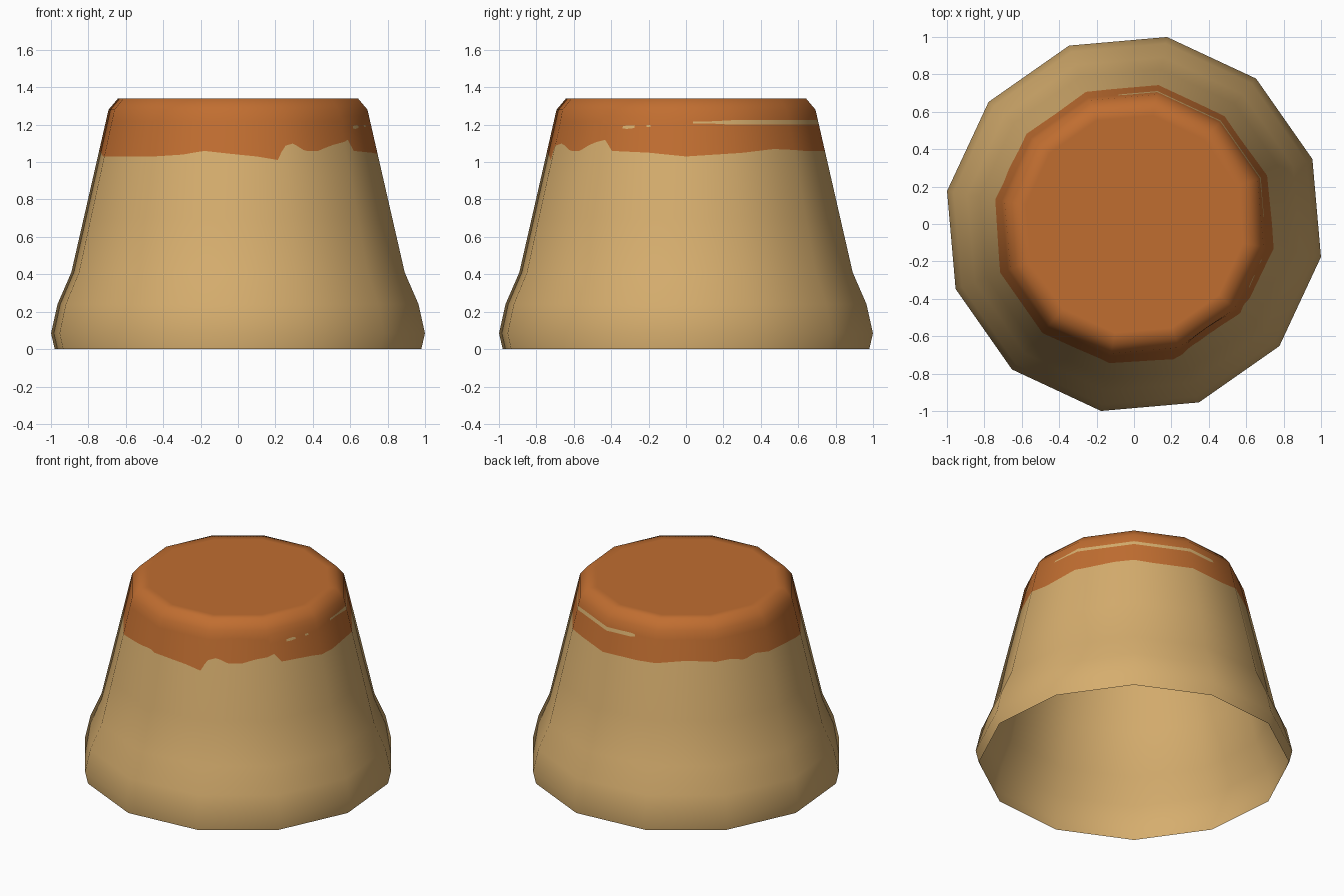
import bpy, bmesh, math
from mathutils import Vector

if "Cube" in bpy.data.objects:
    bpy.data.objects.remove(bpy.data.objects["Cube"])

SIDES, STEPS = 12, 16
OFFSET = math.radians(20)
# Body profile: height, corner radius
PROFILE = [(0, .995), (.085, 1.015), (.24, .98), (.41, .905), (1.28, .703), (1.34, .652)]
# Lower edge of the painted band: azimuth in degrees, height
EDGE = [(-180, 1.05), (-165, 1.03), (-127, 1.03), (-114, 1.04), (-104, 1.06), (-90, 1.04),
        (-82, 1.03), (-73, 1.01), (-71, 1.085), (-66, 1.10), (-60, 1.06), (-53, 1.06),
        (-46, 1.09), (-36, 1.12), (-33, 1.06), (-15, 1.05), (0, 1.03), (24, 1.05),
        (40, 1.07), (60, 1.06), (100, 1.06), (125, 1.085), (148, 1.075), (156, 1.05),
        (162, 1.075), (180, 1.05)]
# Bare streaks in the band: start, end, thickness
STREAKS = [(3, 98, .024), (-30, -23, .018), (-18, -14, .01)]


def lerp_table(table, x):
    for (x0, y0), (x1, y1) in zip(table, table[1:]):
        if x <= x1:
            return y0 + (y1 - y0) * (x - x0) / (x1 - x0)
    return table[-1][1]


def streak(az):
    for a, b, t in STREAKS:
        if a <= az <= b:
            ramp = 17 if a == 3 else 2
            return t * max(.15, min(1, (az - a) / ramp, (b - az) / 2))
    return 0


def dent(az, z):
    # Shallow dent under the rim at the front right
    spread = .06 if z > 1.18 else .17
    return .03 * math.exp(-((az + 56) / 10) ** 2 - ((z - 1.18) / spread) ** 2)


def material(name, color):
    m = bpy.data.materials.new(name)
    m.diffuse_color = (*color, 1)
    m.use_nodes = True
    m.node_tree.nodes["Principled BSDF"].inputs["Base Color"].default_value = m.diffuse_color
    return m


bm = bmesh.new()
rows, normals, bare = [], [], []
tilts = [(0, -.1), (.085, .02), (.24, .28), (.41, .33), (.6, .23), (1.22, .24), (1.28, .45), (1.34, .85)]
for i in range(SIDES * STEPS):
    k, t = divmod(i, STEPS)
    a0 = OFFSET + k * math.tau / SIDES
    a1 = a0 + math.tau / SIDES
    t /= STEPS
    d = Vector((math.cos(a0), math.sin(a0), 0)).lerp(Vector((math.cos(a1), math.sin(a1), 0)), t)
    az = math.degrees(math.atan2(d.y, d.x))
    th = streak(az)
    mid = 1.212 if az > 0 else 1.203 + az * .0006
    if not -40 < az < 105:
        mid = 1.212
    half = max(th, .012) / 2
    edge = lerp_table(EDGE, az)
    heights = [0, .085, .24, .41, .7, .92, edge, 1.15, mid - half, mid + half, 1.245, 1.28, 1.34]
    bare.append(th > 0)
    column = []
    for z in heights:
        p = d * (lerp_table(PROFILE, z) - dent(az, z))
        column.append(bm.verts.new((p.x, p.y, z)))
        tilt = lerp_table(tilts, z)
        n = d.normalized() * math.sqrt(1 - tilt * tilt)
        normals.append((n.x, n.y, tilt))
    # Inner ring of the flat top
    column.append(bm.verts.new((d.x * .59, d.y * .59, 1.34)))
    normals.append((0, 0, 1))
    rows.append(column)

# Side walls, open underneath; colour by row
n = len(rows)
for i in range(n):
    j = (i + 1) % n
    for r in range(len(rows[0]) - 1):
        f = bm.faces.new((rows[i][r], rows[j][r], rows[j][r + 1], rows[i][r + 1]))
        f.smooth = True
        f.material_index = 0 if r < 6 or (r == 8 and bare[i] and bare[j]) else 1
# Flat top
top = bm.faces.new([c[-1] for c in rows])
top.smooth = True
top.material_index = 1

mesh = bpy.data.meshes.new("tapered_pot")
bm.to_mesh(mesh)
bm.free()
mesh.materials.append(material("tan", (.67, .42, .155)))
mesh.materials.append(material("burnt orange", (.53, .155, .03)))
# Soft shading around the twelve sides
mesh.normals_split_custom_set_from_vertices(normals)
pot = bpy.data.objects.new("tapered_pot", mesh)
bpy.context.collection.objects.link(pot)
